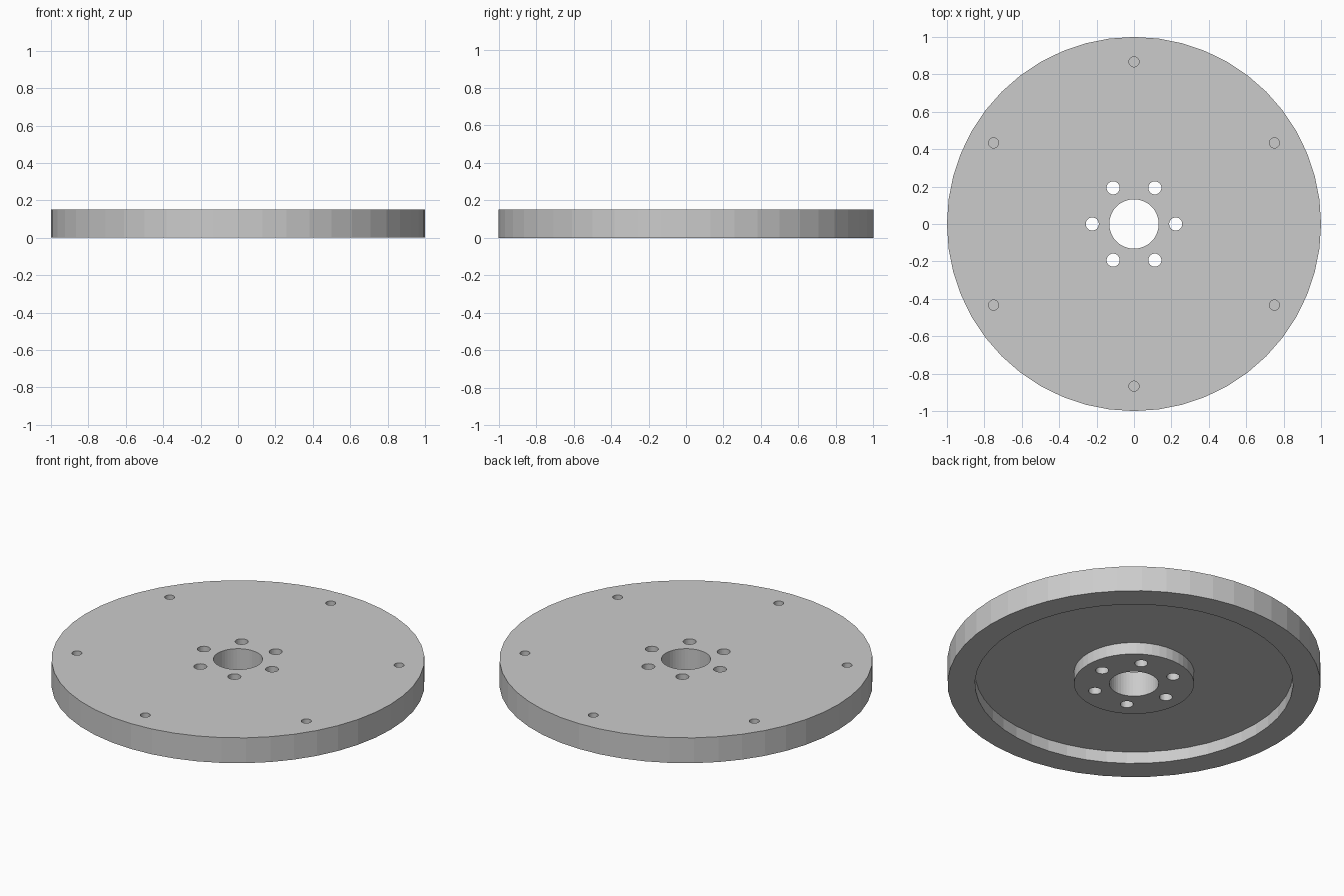
import bpy, bmesh
from math import cos, sin, tau, radians

if "Cube" in bpy.data.objects:
    bpy.data.objects.remove(bpy.data.objects["Cube"])

SEG = 48
TOP = 0.15

# Flywheel body: lathed profile (bore, hub, recessed underside, heavy rim)
profile = [(0.132, 0), (0.322, 0), (0.322, 0.07), (0.853, 0.07),
           (0.853, 0), (1, 0), (1, TOP), (0.132, TOP)]
bm = bmesh.new()
rings = [[bm.verts.new((r * cos(tau * i / SEG), r * sin(tau * i / SEG), z))
          for r, z in profile] for i in range(SEG)]
n = len(profile)
for i in range(SEG):
    a, b = rings[i], rings[(i + 1) % SEG]
    for j in range(n):
        k = (j + 1) % n
        bm.faces.new((a[j], b[j], b[k], a[k]))
bmesh.ops.recalc_face_normals(bm, faces=bm.faces)
mesh = bpy.data.meshes.new("flywheel")
bm.to_mesh(mesh)
bm.free()
wheel = bpy.data.objects.new("flywheel", mesh)
bpy.context.collection.objects.link(wheel)


def drill_ring(name, circle, radius, start, bottom):
    """Drill six equally spaced holes from the top down to z = bottom."""
    cbm = bmesh.new()
    height = TOP + 0.05 - bottom
    for i in range(6):
        a = radians(start + 60 * i)
        new = bmesh.ops.create_cone(cbm, cap_ends=True, segments=32,
                                    radius1=radius, radius2=radius, depth=height)
        bmesh.ops.translate(cbm, verts=new["verts"],
                            vec=(circle * cos(a), circle * sin(a), bottom + height / 2))
    me = bpy.data.meshes.new(name)
    cbm.to_mesh(me)
    cbm.free()
    cutter = bpy.data.objects.new(name, me)
    bpy.context.collection.objects.link(cutter)
    cutter.hide_render = True
    cutter.hide_set(True)
    mod = wheel.modifiers.new(name, 'BOOLEAN')
    mod.operation = 'DIFFERENCE'
    mod.solver = 'EXACT'
    mod.object = cutter


# Through holes in the hub, blind holes in the rim
drill_ring("hub_bolt_hole_cutter", 0.223, 0.035, 0, -0.05)
drill_ring("rim_blind_hole_cutter", 0.867, 0.027, 30, 0.09)
